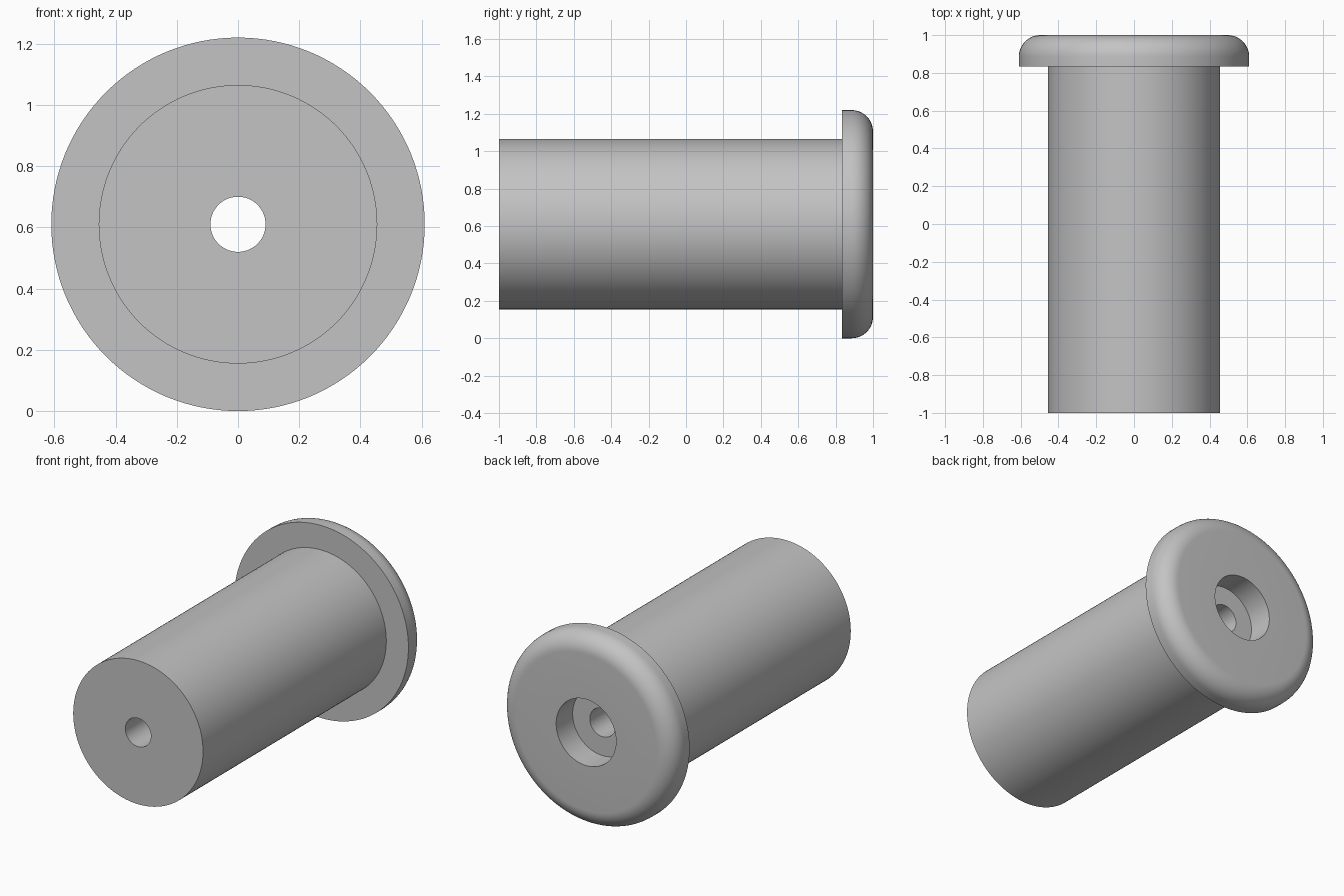
import bpy
import bmesh
import math
from mathutils import Matrix, Vector

cube = bpy.data.objects.get("Cube")
if cube:
    bpy.data.objects.remove(cube, do_unlink=True)

SEGMENTS = 128
FLANGE_R, BARREL_R, BORE_R, HOLE_R = 0.61, 0.455, 0.21, 0.09
FRONT, SHOULDER, BACK = -1.0, 0.835, 1.0
FILLET = 0.115

grey = bpy.data.materials.new("plain grey")
grey.use_nodes = True
colour = (0.55, 0.55, 0.55, 1)
grey.diffuse_color = colour
grey.node_tree.nodes["Principled BSDF"].inputs["Base Color"].default_value = colour

# Half section as (radius, y): hole, barrel, flange with rounded rim, counterbore
profile = [(HOLE_R, FRONT), (BARREL_R, FRONT), (BARREL_R, SHOULDER), (FLANGE_R, SHOULDER)]
for i in range(13):
    a = math.pi / 2 * i / 12
    profile.append((FLANGE_R - FILLET + FILLET * math.cos(a),
                    BACK - FILLET + FILLET * math.sin(a)))
profile += [(BORE_R, BACK), (BORE_R, SHOULDER), (HOLE_R, SHOULDER)]

# Revolve the closed section around the y axis
bm = bmesh.new()
verts = [bm.verts.new((r, y, 0)) for r, y in profile]
edges = [bm.edges.new((verts[i - 1], verts[i])) for i in range(len(verts))]
bmesh.ops.spin(bm, geom=verts + edges, cent=(0, 0, 0), axis=(0, 1, 0),
               angle=2 * math.pi, steps=SEGMENTS, use_merge=True)
bmesh.ops.remove_doubles(bm, verts=bm.verts, dist=0.0001)
bmesh.ops.transform(bm, matrix=Matrix.Translation(Vector((0, 0, FLANGE_R))), verts=bm.verts)
bmesh.ops.recalc_face_normals(bm, faces=bm.faces)

mesh = bpy.data.meshes.new("flanged_bushing")
bm.to_mesh(mesh)
bm.free()
mesh.materials.append(grey)
bushing = bpy.data.objects.new("flanged_bushing", mesh)
bpy.context.collection.objects.link(bushing)

# Smooth curved walls, crisp corners
bpy.ops.object.select_all(action="DESELECT")
bushing.select_set(True)
bpy.context.view_layer.objects.active = bushing
bpy.ops.object.shade_smooth_by_angle(angle=math.radians(30))
